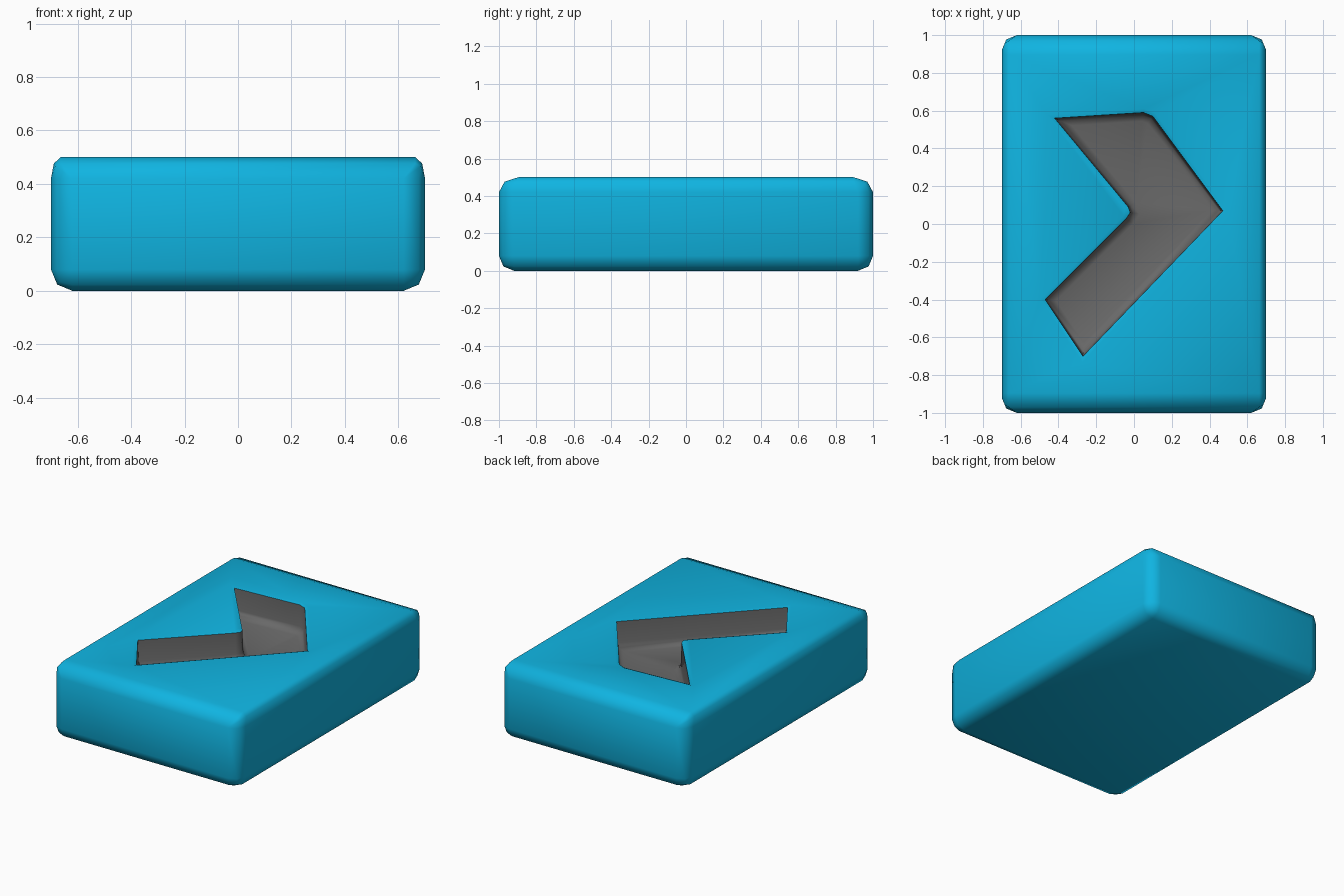
import bpy, bmesh, math
from mathutils import Vector

if "Cube" in bpy.data.objects:
    bpy.data.objects.remove(bpy.data.objects["Cube"])

# Outline of the bent recess, counter-clockwise
RIM = [Vector(p) for p in [(0.47, 0.07), (0.10, 0.57), (0.05, 0.59), (-0.42, 0.56),
                           (-0.03, 0.09), (-0.02, 0.06), (-0.04, 0.03),
                           (-0.47, -0.40), (-0.27, -0.70)]]


def offset(pts, d):
    """Grow (d > 0) or shrink an outline with mitred corners."""
    out = []
    for i, p in enumerate(pts):
        a = (p - pts[i - 1]).normalized()
        b = (pts[(i + 1) % len(pts)] - p).normalized()
        n1, n2 = Vector((a.y, -a.x)), Vector((b.y, -b.x))
        out.append(p + (n1 + n2) * d / (1 + n1.dot(n2)))
    return out


def ring(bm, d, z):
    return [bm.verts.new((p.x, p.y, z)) for p in offset(RIM, d)]


def bridge(bm, upper, lower):
    n = len(upper)
    for i in range(n):
        j = (i + 1) % n
        bm.faces.new((upper[i], upper[j], lower[j], lower[i]))


def finish(bm, name, color):
    mesh = bpy.data.meshes.new(name)
    bm.to_mesh(mesh)
    bm.free()
    obj = bpy.data.objects.new(name, mesh)
    bpy.context.collection.objects.link(obj)
    mat = bpy.data.materials.new(name + "_color")
    mat.diffuse_color = color
    mat.use_nodes = True
    mat.node_tree.nodes["Principled BSDF"].inputs["Base Color"].default_value = mat.diffuse_color
    mesh.materials.append(mat)
    bpy.ops.object.select_all(action='DESELECT')
    obj.select_set(True)
    bpy.context.view_layer.objects.active = obj
    bpy.ops.object.shade_smooth_by_angle(angle=math.radians(60))


# Rounded block
bm = bmesh.new()
bmesh.ops.create_cube(bm, size=1)
for v in bm.verts:
    v.co = (v.co.x * 1.4, v.co.y * 2, (v.co.z + 0.5) * 0.5)
bmesh.ops.bevel(bm, geom=bm.edges[:], offset=0.08, segments=2, profile=0.5,
                affect='EDGES')

# Top rounding is tighter across x and wider along y
for v in bm.verts:
    if v.co.z > 0.46:
        rx, ry = 0.7 - abs(v.co.x), 1 - abs(v.co.y)
        v.co.x = math.copysign(0.7 - rx * 0.46, v.co.x)
        v.co.y = math.copysign(1 - ry * 1.3, v.co.y)

# Open the top and refill it around the recess
top = max((f for f in bm.faces if f.normal.z > 0.9), key=lambda f: f.calc_area())
edges = top.edges[:]
bmesh.ops.delete(bm, geom=[top], context='FACES_ONLY')
lip = ring(bm, 0.02, 0.5)
edges += [bm.edges.new((lip[i - 1], lip[i])) for i in range(len(lip))]
bmesh.ops.triangle_fill(bm, edges=edges, use_beauty=True, normal=(0, 0, 1))
bridge(bm, lip, ring(bm, 0.0, 0.492))
bmesh.ops.recalc_face_normals(bm, faces=bm.faces[:])
finish(bm, "block", (0.005, 0.456, 0.753, 1))

# Grey recess: walls, rounded foot and floor
bm = bmesh.new()
rings = [ring(bm, d, z) for d, z in
         [(0.0, 0.492), (-0.005, 0.35), (-0.015, 0.32), (-0.045, 0.305)]]
for upper, lower in zip(rings, rings[1:]):
    bridge(bm, upper, lower)
floor = bm.faces.new(rings[-1])
bmesh.ops.triangulate(bm, faces=[floor])
for f in bm.faces:
    f.normal_update()
if max(bm.faces, key=lambda f: abs(f.normal.z)).normal.z < 0:
    bmesh.ops.reverse_faces(bm, faces=bm.faces[:])
finish(bm, "arrow_recess", (0.14, 0.14, 0.14, 1))
